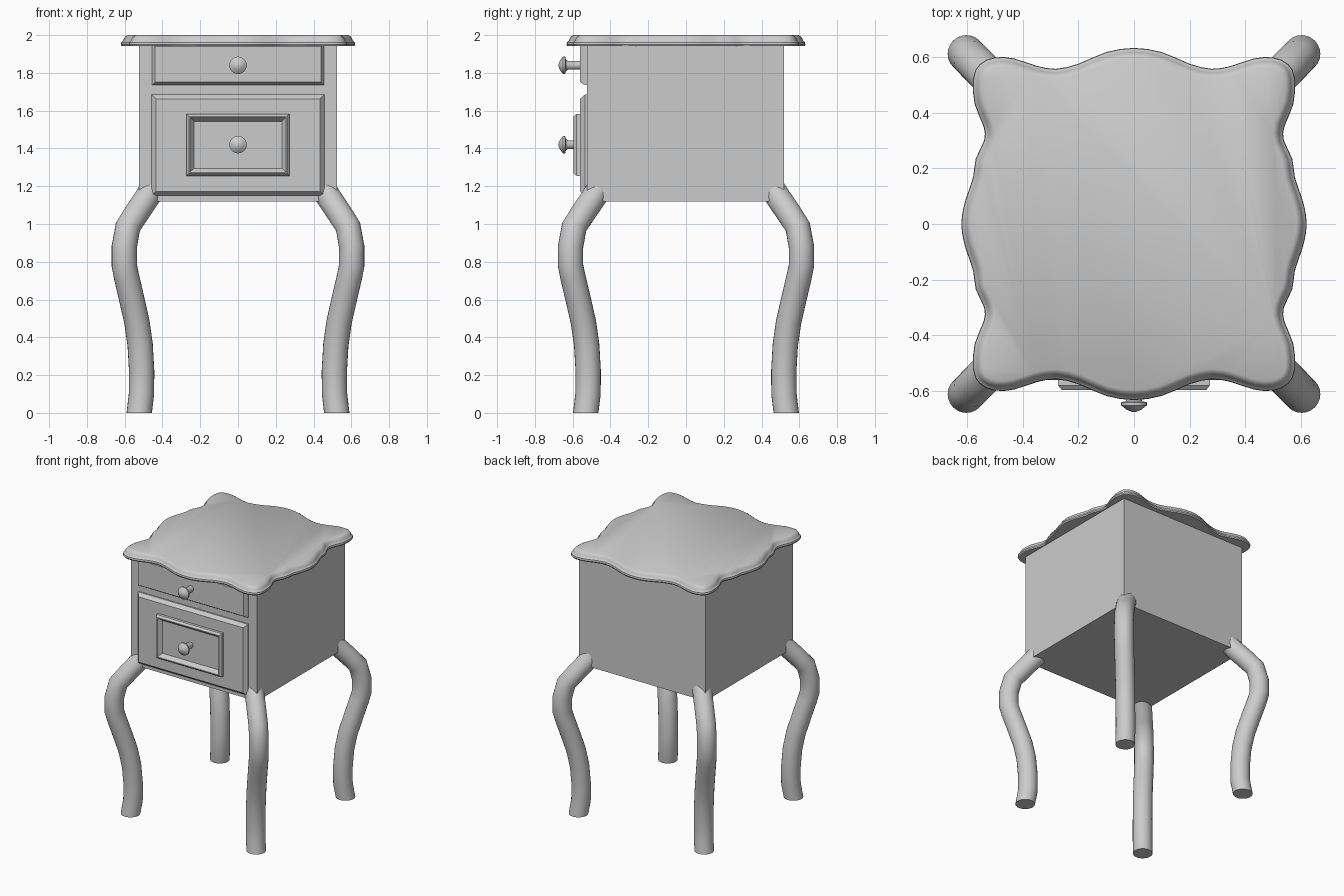
import bpy, bmesh, math
from mathutils import Vector

if "Cube" in bpy.data.objects:
    bpy.data.objects.remove(bpy.data.objects["Cube"])


def loft(name, rings, smooth=None):
    """Skin a stack of closed rings and cap both ends."""
    bm = bmesh.new()
    rows = [[bm.verts.new(p) for p in r] for r in rings]
    n = len(rows[0])
    for a, b in zip(rows, rows[1:]):
        for i in range(n):
            j = (i + 1) % n
            bm.faces.new((a[i], a[j], b[j], b[i]))
    bm.faces.new(rows[0][::-1])
    bm.faces.new(rows[-1])
    bmesh.ops.recalc_face_normals(bm, faces=bm.faces)
    me = bpy.data.meshes.new(name)
    bm.to_mesh(me)
    bm.free()
    ob = bpy.data.objects.new(name, me)
    bpy.context.collection.objects.link(ob)
    if smooth:
        bpy.ops.object.select_all(action='DESELECT')
        bpy.context.view_layer.objects.active = ob
        ob.select_set(True)
        bpy.ops.object.shade_smooth_by_angle(angle=math.radians(smooth))
    return ob


def panel(name, w, z0, z1, steps):
    """Front panel: each step is (inset, y) of a rectangle."""
    rings = []
    for d, y in steps:
        x, lo, hi = w - d, z0 + d, z1 - d
        rings.append([(-x, y, lo), (x, y, lo), (x, y, hi), (-x, y, hi)])
    return loft(name, rings)


# Cabinet box with drawer front, door and framed recess
panel("cabinet", 0.525, 1.12, 1.95, [(0, -0.525), (0, 0.52)])
panel("drawer_front", 0.455, 1.735, 1.955, [(0, -0.52), (0, -0.535), (0.016, -0.56)])
panel("door", 0.457, 1.15, 1.685, [(0, -0.52), (0, -0.535), (0.022, -0.56)])
panel("door_frame", 0.272, 1.255, 1.582,
      [(0, -0.55), (0, -0.58), (0.012, -0.595), (0.018, -0.595), (0.04, -0.566)])

# Scalloped top: quarter outline mirrored, smoothed, then lofted inwards
quarter = [(0.62, 0), (0.612, 0.06), (0.597, 0.11), (0.577, 0.17), (0.568, 0.235),
           (0.538, 0.30), (0.54, 0.35), (0.572, 0.43), (0.578, 0.52), (0.555, 0.573),
           (0.50, 0.598), (0.43, 0.594), (0.35, 0.568), (0.28, 0.557), (0.20, 0.575),
           (0.10, 0.617), (0, 0.632)]
half = quarter + [(-x, y) for x, y in quarter[-2::-1]]
ctrl = [Vector(p) for p in half + [(x, -y) for x, y in half[-2:0:-1]]]
n = len(ctrl)
outline = []
for i in range(n):
    a, b, c, d = (ctrl[(i + k) % n] for k in (-1, 0, 1, 2))
    outline += [b, (b + c) * 0.5625 - (a + d) * 0.0625]
n = len(outline)


def inset(d):
    pts = []
    for i, p in enumerate(outline):
        t = (outline[(i + 1) % n] - outline[i - 1]).normalized()
        pts.append(p + Vector((-t.y, t.x)) * d)
    return pts


loft("table_top", [[(p.x, p.y, z) for p in inset(d)] for d, z in
     [(0.004, 1.942), (0, 1.95), (0.002, 1.962), (0.012, 1.97), (0.015, 1.98),
      (0.024, 1.993), (0.036, 2.0)]], 35)

# Turned knobs
knob = [(0.023, -0.55), (0.023, -0.625), (0.03, -0.636), (0.046, -0.64),
        (0.046, -0.651), (0.026, -0.667), (0.008, -0.674)]
for label, zc in (("drawer_knob", 1.84), ("door_knob", 1.42)):
    loft(label, [[(r * math.cos(k * math.pi / 12), y, zc + r * math.sin(k * math.pi / 12))
                  for k in range(24)] for r, y in knob], 35)

# Curved legs: round section swept along an S path in the diagonal plane
path = [(0.523, 0), (0.511, 0.10), (0.51, 0.22), (0.518, 0.36), (0.535, 0.48),
        (0.562, 0.60), (0.59, 0.72), (0.602, 0.78), (0.602, 0.88), (0.583, 0.985),
        (0.535, 1.06), (0.488, 1.13), (0.44, 1.205)]
R = 0.067
for sx, sy, label in ((1, -1, "front_leg_right"), (-1, -1, "front_leg_left"),
                      (1, 1, "back_leg_right"), (-1, 1, "back_leg_left")):
    out = Vector((sx, sy, 0)).normalized()
    side = Vector((-out.y, out.x, 0))
    rings = []
    for i, (c, z) in enumerate(path):
        p, q = path[max(i - 1, 0)], path[min(i + 1, len(path) - 1)]
        t = (out * (q[0] - p[0]) * math.sqrt(2) + Vector((0, 0, q[1] - p[1]))).normalized()
        if i == 0:
            t = Vector((0, 0, 1))
        u = side.cross(t)
        o = Vector((sx * c, sy * c * 1.015, z))
        rings.append([o + R * (math.cos(k * math.pi / 12) * u + math.sin(k * math.pi / 12) * side)
                      for k in range(24)])
    loft(label, rings, 40)
